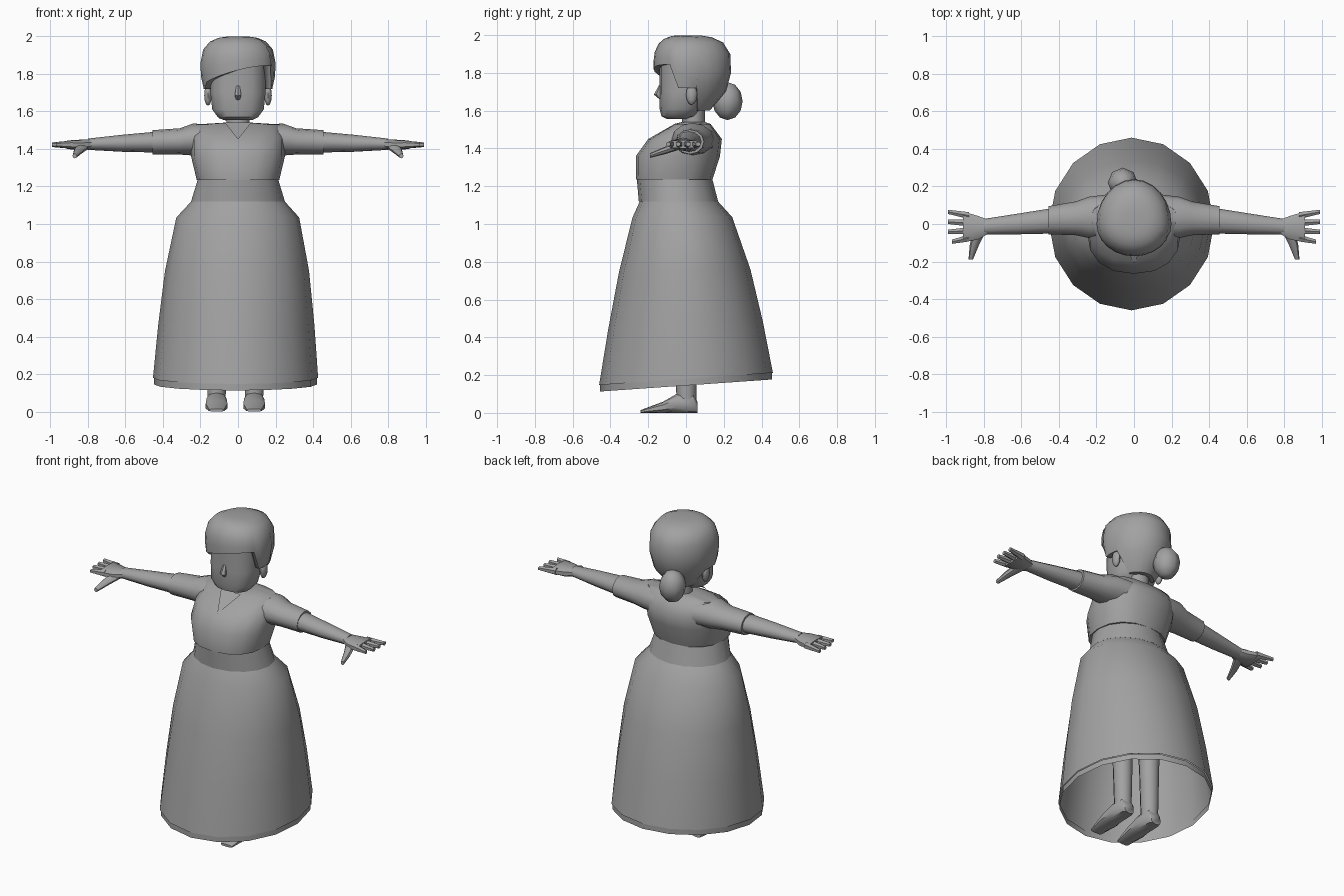
import bpy, bmesh, math
from mathutils import Vector

default_cube = bpy.data.objects.get("Cube")
if default_cube:
    bpy.data.objects.remove(default_cube)

grey = bpy.data.materials.new("plain grey")
grey.use_nodes = True
grey.diffuse_color = (0.36, 0.36, 0.36, 1)
grey.node_tree.nodes["Principled BSDF"].inputs["Base Color"].default_value = grey.diffuse_color


def finish(name, bm, angle=40):
    """Turn a bmesh into a shaded, coloured object."""
    bmesh.ops.remove_doubles(bm, verts=bm.verts, dist=0.001)
    bmesh.ops.recalc_face_normals(bm, faces=bm.faces)
    mesh = bpy.data.meshes.new(name)
    bm.to_mesh(mesh)
    bm.free()
    obj = bpy.data.objects.new(name, mesh)
    bpy.context.collection.objects.link(obj)
    mesh.materials.append(grey)
    bpy.ops.object.select_all(action="DESELECT")
    obj.select_set(True)
    bpy.context.view_layer.objects.active = obj
    bpy.ops.object.shade_smooth_by_angle(angle=math.radians(angle))


def skin(name, rows, caps=True, angle=40):
    """Join closed rows of points with quads."""
    bm = bmesh.new()
    rows = [[bm.verts.new(point) for point in row] for row in rows]
    for upper, lower in zip(rows, rows[1:]):
        for i in range(len(upper)):
            bm.faces.new((upper[i - 1], upper[i], lower[i], lower[i - 1]))
    if caps:
        bm.faces.new(rows[0])
        bm.faces.new(rows[-1])
    finish(name, bm, angle)


def loft(name, axis, rings, sides=12, power=2, caps=True, flip=1, angle=40):
    """Each ring: position on axis, centre, low, high, radius, optional tilt."""
    rows = []
    for position, centre, low, high, radius, *tilt in rings:
        row = []
        for i in range(sides):
            turn = math.tau * i / sides - math.pi / 2
            c, s = math.cos(turn), math.sin(turn)
            u = centre + radius * math.copysign(abs(c) ** (2 / power), c)
            v = (low + high) / 2 + (high - low) / 2 * math.copysign(abs(s) ** (2 / power), s)
            w = position + sum(tilt) * v
            x, y, z = {"x": (w, u, v), "y": (u, w, v), "z": (u, v, w)}[axis]
            row.append((x * flip, y, z))
        rows.append(row)
    skin(name, rows, caps, angle)


def ball(name, centre, size):
    bm = bmesh.new()
    bmesh.ops.create_uvsphere(bm, u_segments=8, v_segments=6, radius=1)
    for vert in bm.verts:
        vert.co = Vector(centre) + vert.co * Vector(size)
    finish(name, bm, 60)


# Skirt: flares quickly at the hips, open below, with a tilted hem strip
def skirt_ring(t, drop=0, inset=0):
    front = 0.24 + 0.22 * t ** 0.7 - inset
    back = 0.16 + 0.3 * t ** 0.55 - inset
    half_width = 0.24 + 0.2 * t ** 0.36 - inset
    return (1.13 - 0.95 * t - drop, -0.013 * t, -front, back, half_width, 0.07 * t)


loft("skirt", "z", [skirt_ring(t) for t in (0, 0.1, 0.4, 0.7, 1)], 16, caps=False)
loft("skirt_hem", "z", [skirt_ring(1, drop, 0.006) for drop in (0, 0.035)], 16, caps=False)

# Waistband and bodice
loft("waistband", "z", [(1.12, 0, -0.25, 0.17, 0.25), (1.235, 0, -0.26, 0.14, 0.215)], 16)
loft("bodice", "z", [
    (1.235, 0, -0.265, 0.14, 0.22), (1.36, 0, -0.265, 0.18, 0.25),
    (1.45, 0, -0.2, 0.19, 0.25), (1.53, 0, -0.06, 0.13, 0.23),
    (1.54, 0, -0.02, 0.1, 0.07)], 16, 2.3, angle=60)
neckline = bmesh.new()
neckline.faces.new([neckline.verts.new(point) for point in
                    ((-0.07, -0.07, 1.54), (0, -0.21, 1.45), (0.07, -0.07, 1.54))])
finish("neckline_panel", neckline)

# Neck, head and nose
loft("neck", "z", [(z, 0, -0.02, 0.1, 0.065) for z in (1.5, 1.64)], 10)
loft("head", "z", [
    (1.555, 0, -0.1, 0, 0.08), (1.57, 0, -0.13, 0.05, 0.11),
    (1.61, 0, -0.14, 0.08, 0.14), (1.7, 0, -0.14, 0.12, 0.15),
    (1.88, 0, -0.14, 0.14, 0.15)], 14, 2.5)
loft("nose", "z", [
    (1.74, 0, -0.14, -0.12, 0.01), (1.685, 0, -0.17, -0.12, 0.02),
    (1.66, 0, -0.14, -0.12, 0.01)], 6)


# Hair: a rounded cap with a slanted fringe, side locks and a low nape
def hair_edge(degrees):
    turn = math.radians(degrees)
    if abs(degrees) > 115:
        return 1.6
    if abs(degrees) > 65:
        return 1.72
    return 1.78 + 0.05 * math.sin(turn) + 0.04 * math.cos(turn)


def hair_size(z):
    if z > 1.83:
        return (1 - ((z - 1.83) / 0.17) ** 3) ** (1 / 3)
    return (1 - ((1.83 - z) / 0.27) ** 2) ** 0.5


rows = []
for t, scale in ((0.005, 1), (0.03, 1), (0.1, 1), (0.25, 1), (0.5, 1), (0.75, 1), (1, 1), (1, 0.8)):
    row = []
    for degrees in range(-180, 180, 15):
        turn = math.radians(degrees)
        z = 2 - t * (2 - hair_edge(degrees))
        size = hair_size(z) * scale
        reach = 0.172 if abs(degrees) < 90 else 0.24
        row.append((0.2 * size * math.sin(turn), -reach * size * math.cos(turn), z))
    rows.append(row)
skin("hair", rows, angle=50)
ball("hair_bun", (-0.06, 0.22, 1.65), (0.08, 0.08, 0.1))

for side, s in (("left", 1), ("right", -1)):
    ball(side + "_ear", (0.16 * s, 0.03, 1.685), (0.02, 0.03, 0.055))

    # Sleeve and arm
    loft(side + "_sleeve", "x", [
        (0.12, 0.04, 1.36, 1.53, 0.12), (0.24, 0.035, 1.365, 1.535, 0.11),
        (0.31, 0.03, 1.37, 1.51, 0.09), (0.455, 0.02, 1.37, 1.5, 0.075)], flip=s)
    loft(side + "_arm", "x", [
        (0.4, 0.02, 1.38, 1.495, 0.07), (0.62, 0, 1.385, 1.475, 0.055),
        (0.8, -0.015, 1.395, 1.455, 0.042)], flip=s)

    # Hand with four fingers and a thumb
    loft(side + "_palm", "x", [
        (0.78, -0.015, 1.4, 1.45, 0.04), (0.83, -0.02, 1.39, 1.45, 0.065),
        (0.91, -0.015, 1.4, 1.445, 0.085)], 10, 2.6, flip=s)
    for i, finger in enumerate(("index", "middle", "ring", "little")):
        spread = i - 1.5
        tip = 0.97 if finger == "index" else 0.99
        loft(f"{side}_{finger}_finger", "x", [
            (0.88, 0.04 * spread - 0.015, 1.4, 1.445, 0.021),
            (tip, 0.053 * spread - 0.015, 1.41, 1.435, 0.013)], 6, flip=s)
    loft(side + "_thumb", "y", [
        (-0.03, 0.82, 1.395, 1.44, 0.035), (-0.11, 0.85, 1.37, 1.41, 0.025),
        (-0.19, 0.87, 1.35, 1.375, 0.012)], 8, flip=s)

    # Leg and foot
    x = 0.1 * s - 0.014
    loft(side + "_leg", "z", [
        (0.05, x, -0.05, 0.055, 0.05), (0.4, x, -0.06, 0.06, 0.06),
        (0.9, x, -0.09, 0.08, 0.085)], 10)
    loft(side + "_foot", "y", [
        (0.06, x, 0, 0.06, 0.035), (0.04, x, 0, 0.1, 0.05), (-0.05, x, 0, 0.1, 0.055),
        (-0.12, x, 0, 0.06, 0.06), (-0.24, x, 0, 0.015, 0.04)], 10, 2.8)
